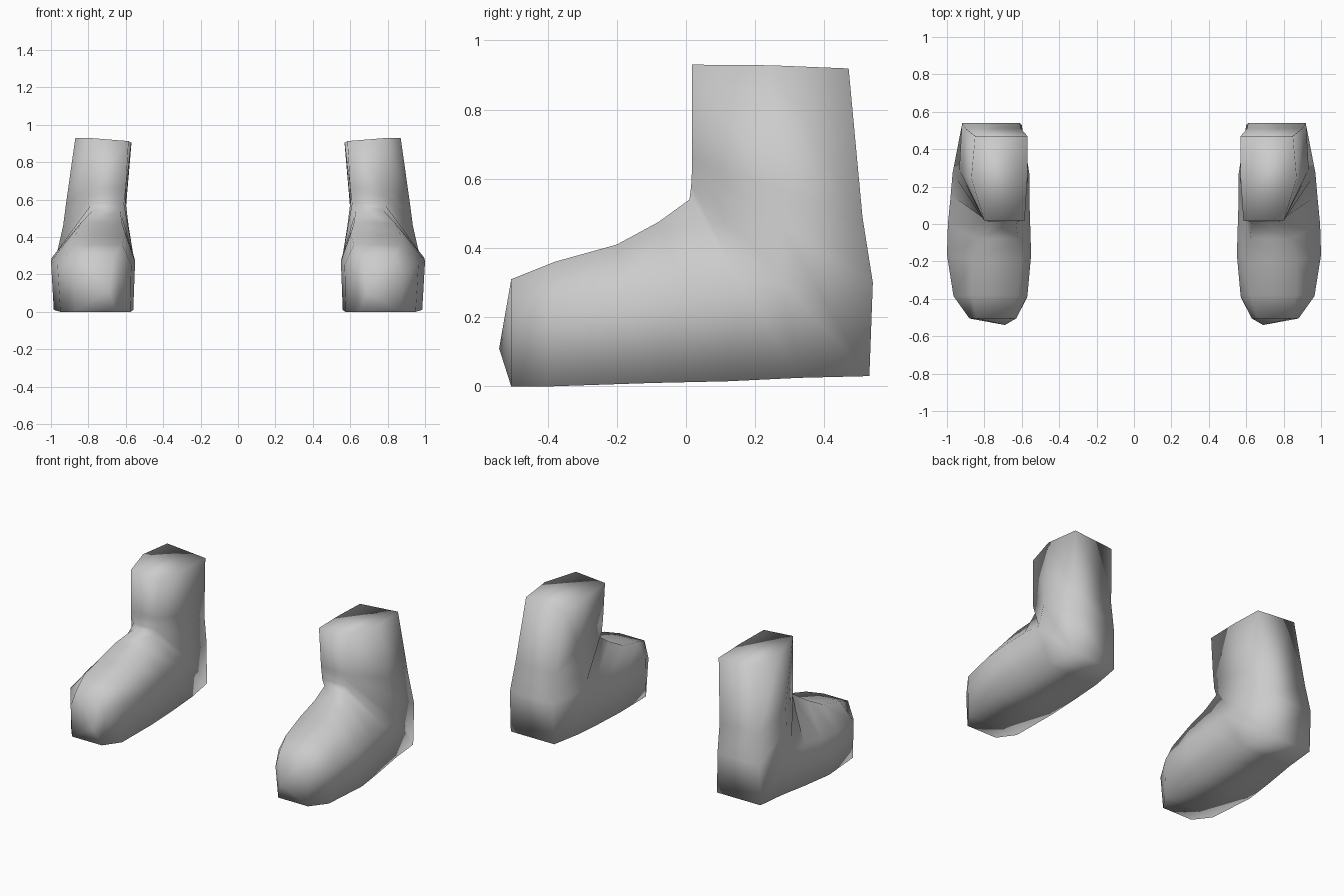
import bpy, bmesh
from mathutils import Vector

if "Cube" in bpy.data.objects:
    bpy.data.objects.remove(bpy.data.objects["Cube"], do_unlink=True)

grey = bpy.data.materials.new("boot grey")
grey.use_nodes = True
colour = (0.6, 0.6, 0.6, 1.0)
grey.diffuse_color = colour
grey.node_tree.nodes["Principled BSDF"].inputs["Base Color"].default_value = colour

# Slices swept from toe, round the heel and up the shaft:
# (upper y, z), (lower y, z), position of the widest point,
# inner x (upper, mid, lower), outer x (upper, mid, lower)
SLICES = [
    ((-.505, .31), (-.505, .00), .35, (.66, .63, .65), (.84, .88, .87)),
    ((-.380, .36), (-.400, .00), .30, (.62, .57, .575), (.87, .965, .95)),
    ((-.200, .41), (-.100, .01), .35, (.60, .55, .56), (.87, 1.0, .985)),
    ((-.080, .475), (.120, .015), .40, (.62, .555, .565), (.84, .995, .96)),
    ((.010, .54), (.330, .025), .45, (.63, .56, .57), (.78, .98, .935)),
    ((.015, .58), (.530, .03), .50, (.61, .56, .60), (.78, .97, .92)),
    ((.017, .62), (.540, .30), .50, (.605, .585, .61), (.80, .935, .92)),
    ((.017, .66), (.510, .49), .50, (.60, .60, .605), (.80, .92, .90)),
    ((.017, .93), (.470, .915), .50, (.585, .57, .57), (.80, .87, .85)),
]
TOE_TIP = (.69, -.54, .11)
RIM_TILT = .08  # shaft rim drops towards the inner side


def make_boot(name, side):
    bm = bmesh.new()
    rings = []
    for i, (up, low, f, inner, outer) in enumerate(SLICES):
        up, low = Vector(up), Vector(low)
        levels = [up, up.lerp(low, f), low]
        points = list(zip(inner, levels)) + list(zip(outer, levels))[::-1]
        tilt = RIM_TILT if i == len(SLICES) - 1 else 0
        rings.append([bm.verts.new((side * x, p.x, p.y + tilt * (x - .8)))
                      for x, p in points])
    # Walls, instep and sole
    n = len(rings[0])
    for a, b in zip(rings, rings[1:]):
        for j in range(n):
            k = (j + 1) % n
            bm.faces.new((a[j], a[k], b[k], b[j]))
    # Pointed toe cap and closed shaft top
    tip = bm.verts.new((side * TOE_TIP[0], *TOE_TIP[1:]))
    for j in range(n):
        bm.faces.new((tip, rings[0][(j + 1) % n], rings[0][j]))
    bm.faces.new(rings[-1])
    bmesh.ops.recalc_face_normals(bm, faces=bm.faces)
    for face in bm.faces:
        face.smooth = True
    mesh = bpy.data.meshes.new(name)
    bm.to_mesh(mesh)
    bm.free()
    mesh.materials.append(grey)
    obj = bpy.data.objects.new(name, mesh)
    bpy.context.collection.objects.link(obj)


make_boot("left_boot", 1)
make_boot("right_boot", -1)
